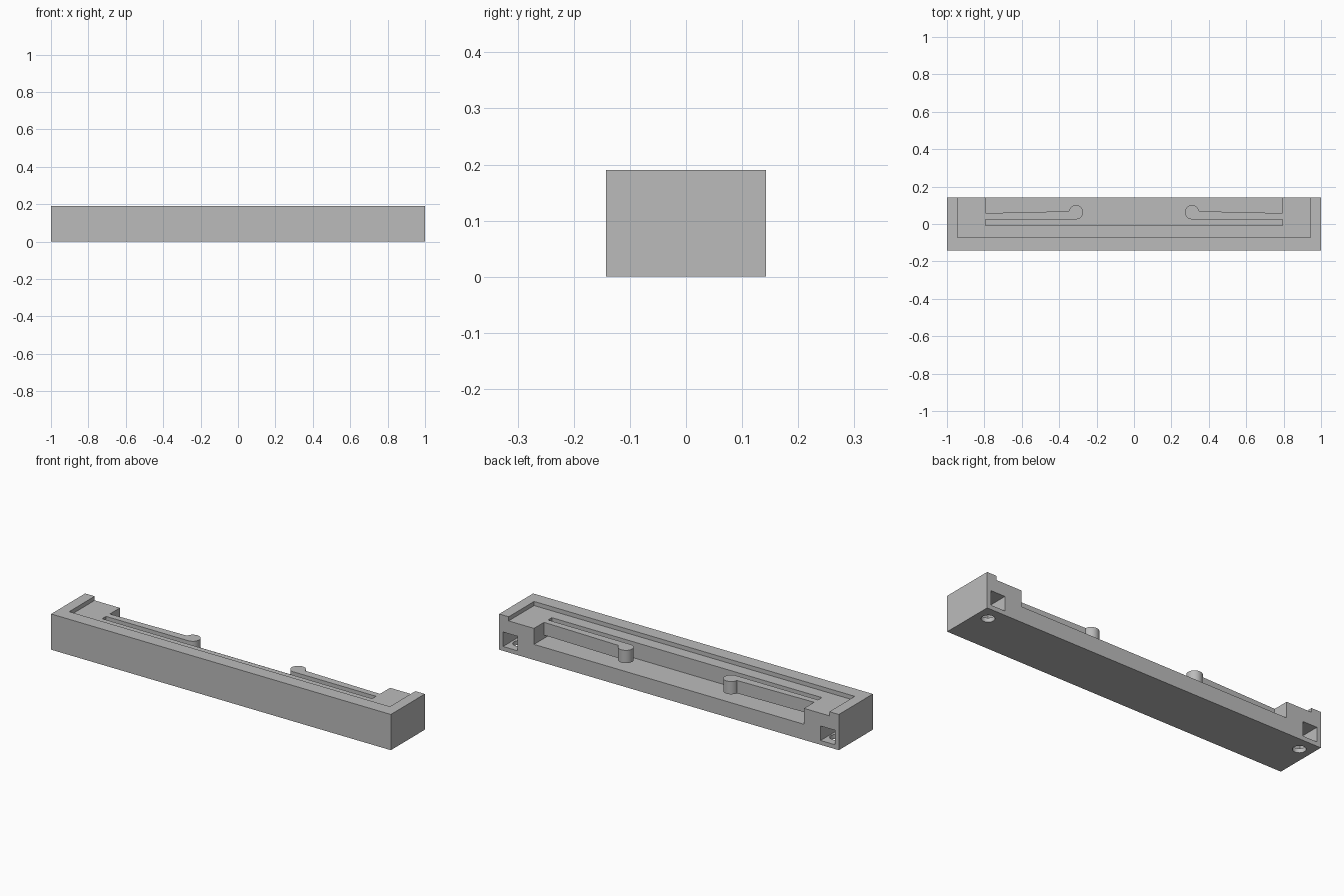
import bpy, bmesh, math

if "Cube" in bpy.data.objects:
    bpy.data.objects.remove(bpy.data.objects["Cube"], do_unlink=True)

# Single grey plastic
GREY = (0.5, 0.5, 0.5, 1)
mat = bpy.data.materials.new("plain grey")
mat.use_nodes = True
mat.diffuse_color = GREY
mat.node_tree.nodes["Principled BSDF"].inputs["Base Color"].default_value = GREY

BACK = 0.143      # half depth
TOP = 0.19        # rim height
LEDGE = 0.168     # sunken top
FLOOR = 0.083     # pocket floor
PIT = 0.795       # pocket half length


def extrude(name, outline, z0, z1):
    """Prism made from a flat outline."""
    bm = bmesh.new()
    face = bm.faces.new([bm.verts.new((x, y, z0)) for x, y in outline])
    new = bmesh.ops.extrude_face_region(bm, geom=[face])["geom"]
    verts = [v for v in new if isinstance(v, bmesh.types.BMVert)]
    bmesh.ops.translate(bm, verts=verts, vec=(0, 0, z1 - z0))
    bmesh.ops.recalc_face_normals(bm, faces=bm.faces)
    mesh = bpy.data.meshes.new(name)
    bm.to_mesh(mesh)
    bm.free()
    mesh.materials.append(mat)
    obj = bpy.data.objects.new(name, mesh)
    bpy.context.collection.objects.link(obj)
    return obj


def box(name, x0, x1, y0, y1, z0, z1):
    return extrude(name, [(x0, y0), (x1, y0), (x1, y1), (x0, y1)], z0, z1)


def arc(cx, cy, r, start, end, steps):
    angles = [math.radians(start + (end - start) * i / steps) for i in range(steps + 1)]
    return [(cx + r * math.cos(a), cy + r * math.sin(a)) for a in angles]


def smooth(obj):
    bpy.ops.object.select_all(action="DESELECT")
    obj.select_set(True)
    bpy.context.view_layer.objects.active = obj
    bpy.ops.object.shade_smooth_by_angle(angle=math.radians(30))


# Body with sunken ledge and open-backed pocket
body = box("body", -1, 1, -BACK, BACK, 0, TOP)
cutters = [
    box("ledge_cutter", -0.944, 0.944, -0.071, 0.3, LEDGE, 0.3),
    box("pocket_cutter", -PIT, PIT, -0.007, 0.3, FLOOR, 0.3),
]

# Square sockets in the back, each with a round hole underneath
for side, s in (("left", 1), ("right", -1)):
    x0, x1 = sorted((s * 0.893, s * 0.977))
    cutters.append(box(side + "_socket_cutter", x0, x1, 0.02, 0.3, 0.023, 0.1))
    hole = arc(s * 0.933, 0.069, 0.032, 0, 350, 35)
    cutters.append(extrude(side + "_hole_cutter", hole, -0.05, 0.06))

bpy.context.view_layer.objects.active = body
for cutter in cutters:
    mod = body.modifiers.new(cutter.name, "BOOLEAN")
    mod.operation = "DIFFERENCE"
    mod.solver = "EXACT"
    mod.object = cutter
    bpy.ops.object.modifier_apply(modifier=mod.name)
    bpy.data.objects.remove(cutter, do_unlink=True)
smooth(body)

# Spring arms ending in round pegs, held just above the pocket floor
hook = [(PIT, 0.058), (PIT, 0.025)] + arc(0.31, 0.063, 0.038, -90, -352, 32)
for side, s in (("left", 1), ("right", -1)):
    smooth(extrude(side + "_spring_arm", [(s * x, y) for x, y in hook], 0.1, LEDGE))
